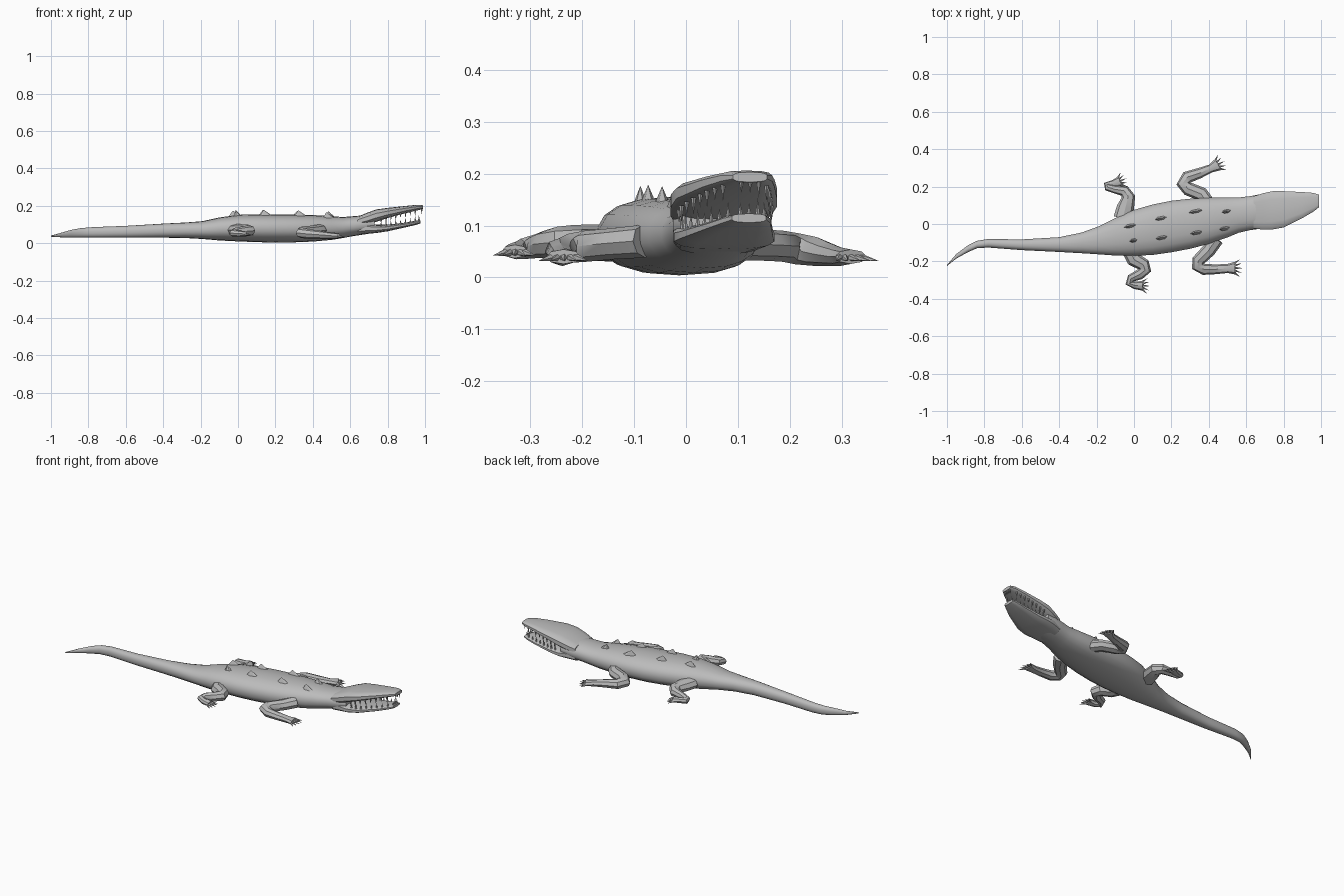
import bpy, bmesh, math
from mathutils import Vector

if "Cube" in bpy.data.objects:
    bpy.data.objects.remove(bpy.data.objects["Cube"])

hide = bpy.data.materials.new("grey_hide")
hide.use_nodes = True
hide.diffuse_color = (0.5, 0.5, 0.5, 1)
bsdf = hide.node_tree.nodes["Principled BSDF"]
bsdf.inputs["Base Color"].default_value = (0.5, 0.5, 0.5, 1)


def finish(name, bm, angle=40):
    bmesh.ops.recalc_face_normals(bm, faces=bm.faces)
    mesh = bpy.data.meshes.new(name)
    bm.to_mesh(mesh)
    bm.free()
    mesh.materials.append(hide)
    obj = bpy.data.objects.new(name, mesh)
    bpy.context.collection.objects.link(obj)
    bpy.ops.object.select_all(action="DESELECT")
    obj.select_set(True)
    bpy.context.view_layer.objects.active = obj
    if angle:
        bpy.ops.object.shade_smooth_by_angle(angle=math.radians(angle))
    return obj


def skin(bm, rings):
    """Bridge equal rings of points and cap both ends."""
    loops = [[bm.verts.new(p) for p in ring] for ring in rings]
    n = len(loops[0])
    for a, b in zip(loops, loops[1:]):
        for i in range(n):
            j = (i + 1) % n
            bm.faces.new((a[i], a[j], b[j], b[i]))
    bm.faces.new(loops[0])
    bm.faces.new(loops[-1])


def section(x, y0, y1, z0, z1, power, sides):
    """Rounded box outline across the x axis."""
    pts = []
    for i in range(sides):
        a = 2 * math.pi * (i + 0.5) / sides
        c, s = math.cos(a), math.sin(a)
        u = math.copysign(abs(c) ** (2 / power), c)
        v = math.copysign(abs(s) ** (2 / power), s)
        pts.append(Vector((x, (y0 + y1 + u * (y1 - y0)) / 2,
                           (z0 + z1 + v * (z1 - z0)) / 2)))
    return pts


def hull(name, stations, power, sides, angle=40):
    bm = bmesh.new()
    skin(bm, [section(*s, power, sides) for s in stations])
    return finish(name, bm, angle)


def spike(bm, base, tip, length, width, heading=0.0, sides=6):
    """Pointed cone with an oval base."""
    base = Vector(base)
    along = Vector((math.cos(heading), math.sin(heading), 0))
    across = Vector((-along.y, along.x, 0))
    ring = []
    for i in range(sides):
        a = 2 * math.pi * i / sides
        ring.append(bm.verts.new(base + along * length * math.cos(a)
                                 + across * width * math.sin(a)))
    top = bm.verts.new(tip)
    for i in range(sides):
        bm.faces.new((ring[i], ring[(i + 1) % sides], top))
    bm.faces.new(ring)


def at(stations, x):
    """Interpolated section of a hull at x."""
    for a, b in zip(stations, stations[1:]):
        if a[0] <= x <= b[0]:
            t = (x - a[0]) / (b[0] - a[0])
            return [p + (q - p) * t for p, q in zip(a, b)]
    return stations[-1]


# Trunk with tail and neck: x, y range, z range
trunk = [
    (-1.0, -.225, -.219, .035, .041), (-.95, -.185, -.16, .032, .055),
    (-.89, -.152, -.115, .03, .072), (-.84, -.13, -.09, .03, .081),
    (-.78, -.126, -.08, .03, .086), (-.6, -.14, -.082, .03, .093),
    (-.4, -.15, -.07, .03, .105), (-.28, -.157, -.045, .028, .111),
    (-.19, -.163, -.012, .023, .118), (-.1, -.17, .033, .015, .138),
    (0, -.172, .077, .01, .152), (.1, -.167, .106, .006, .155),
    (.2, -.153, .126, .004, .155), (.3, -.134, .137, .005, .154),
    (.4, -.108, .142, .009, .151), (.5, -.073, .143, .018, .145),
    (.56, -.048, .143, .028, .14), (.62, -.034, .15, .039, .145),
    (.68, -.026, .161, .048, .15), (.73, -.012, .16, .06, .145),
]
hull("body_and_tail", trunk, 2.3, 18, 50)

# Jaws, held open
upper = [
    (.64, -.025, .15, .09, .142), (.69, -.032, .166, .1, .163),
    (.74, -.031, .177, .115, .181), (.8, -.02, .177, .135, .189),
    (.9, .03, .172, .162, .2), (.96, .066, .167, .176, .206),
    (.99, .09, .157, .184, .203),
]
lower = [
    (.64, -.022, .148, .045, .1), (.69, -.026, .163, .05, .108),
    (.74, -.025, .172, .055, .1), (.8, -.012, .17, .064, .1),
    (.9, .038, .166, .086, .111), (.95, .07, .163, .098, .121),
    (.975, .088, .155, .106, .123),
]
hull("upper_jaw", upper, 3, 14, 35)
hull("lower_jaw", lower, 3, 14, 35)

# Teeth along both sides and across the front of each jaw
for name, jaw, down in (("upper_teeth", upper, True), ("lower_teeth", lower, False)):
    bm = bmesh.new()
    spots = []
    for i in range(8):
        x = .765 + i * .026
        _, y0, y1, z0, z1 = at(jaw, x)
        z = z0 + .007 if down else z1 - .007
        spots += [(x, y0 + .013, z), (x, y1 - .013, z)]
    x, y0, y1, z0, z1 = jaw[-1]
    for f in (.25, .5, .75):
        spots.append((x - .008, y0 + (y1 - y0) * f, z0 + .004 if down else z1 - .004))
    for i, (x, y, z) in enumerate(spots):
        drop = .026 + .008 * (i // 2 % 2)
        spike(bm, (x, y, z), (x, y, z - drop if down else z + drop), .006, .005, 0, 5)
    finish(name, bm, 0)

# Two rows of back scutes
bm = bmesh.new()
rows = [(-.015, -.01, .04), (.145, .03, .04), (.33, .067, .045), (.495, .067, .03),
        (.0, -.088, .025), (.15, -.073, .04), (.335, -.046, .04), (.485, -.024, .035)]
for x, y, size in rows:
    _, y0, y1, z0, z1 = at(trunk, x)
    off = abs(2 * y - y0 - y1) / (y1 - y0)
    z = (z0 + z1) / 2 + (z1 - z0) / 2 * (1 - off ** 2.3) ** (1 / 2.3)
    spike(bm, (x, y, z - .008), (x - .012, y, z + .027), size, .013, .2)
finish("back_scutes", bm, 0)


def leg(name, path, heading, toe_length):
    """Tapered limb along points (x, y, z, half width, half height), with toes."""
    pts = [Vector(p[:3]) for p in path]
    rings = []
    for i, p in enumerate(pts):
        ahead = (pts[min(i + 1, len(pts) - 1)] - p).normalized()
        behind = (p - pts[max(i - 1, 0)]).normalized()
        t = (ahead + behind).normalized()
        side = t.cross(Vector((0, 0, 1))).normalized()
        up = side.cross(t)
        w, h = path[i][3:]
        rings.append([p + side * w * math.cos(a) + up * h * math.sin(a)
                      for a in (2 * math.pi * k / 8 for k in range(8))])
    bm = bmesh.new()
    skin(bm, rings)
    # Fanned toes
    end = pts[-1]
    width = path[-1][3]
    for k in range(-2, 3):
        a = heading + k * .33
        out = Vector((math.cos(a), math.sin(a), 0))
        across = Vector((-math.sin(heading), math.cos(heading), 0))
        root = end + across * k * width * .4 - out * .012
        tip = root + out * (toe_length + .012 - .004 * abs(k)) - Vector((0, 0, .008))
        ring = []
        for j in range(5):
            b = 2 * math.pi * j / 5
            sideways = Vector((-out.y, out.x, 0))
            ring.append(root + sideways * .009 * math.cos(b)
                        + Vector((0, 0, .009 * math.sin(b))))
        verts = [bm.verts.new(p) for p in ring]
        top = bm.verts.new(tip)
        for j in range(5):
            bm.faces.new((verts[j], verts[(j + 1) % 5], top))
        bm.faces.new(verts)
    finish(name, bm, 30)


leg("front_left_leg", [
    (.40, .10, .065, .04, .032), (.36, .16, .062, .038, .03),
    (.29, .188, .06, .037, .03), (.262, .215, .055, .036, .03),
    (.285, .25, .05, .034, .028), (.35, .272, .045, .028, .023),
    (.41, .297, .04, .022, .018), (.45, .318, .04, .034, .014)], .5, .04)
leg("front_right_leg", [
    (.44, -.08, .07, .04, .032), (.40, -.14, .065, .037, .03),
    (.345, -.195, .06, .035, .03), (.34, -.225, .056, .034, .028),
    (.375, -.243, .05, .03, .026), (.44, -.242, .045, .026, .022),
    (.50, -.238, .04, .024, .018), (.54, -.236, .04, .034, .014)], 0, .042)
leg("rear_left_leg", [
    (-.06, .03, .068, .05, .032), (-.045, .09, .068, .046, .032),
    (-.03, .145, .066, .037, .03), (-.05, .176, .062, .03, .027),
    (-.1, .185, .056, .022, .022), (-.14, .195, .05, .02, .02),
    (-.145, .21, .047, .018, .018), (-.11, .217, .045, .019, .016),
    (-.075, .228, .045, .028, .013)], .45, .04)
leg("rear_right_leg", [
    (-.02, -.14, .07, .045, .032), (0, -.19, .07, .04, .032),
    (.05, -.218, .07, .036, .031), (.06, -.245, .068, .033, .03),
    (.03, -.27, .064, .028, .027), (-.015, -.29, .06, .023, .023),
    (-.025, -.315, .055, .022, .02), (.005, -.328, .052, .02, .017),
    (.045, -.33, .05, .026, .013)], -.05, .042)
